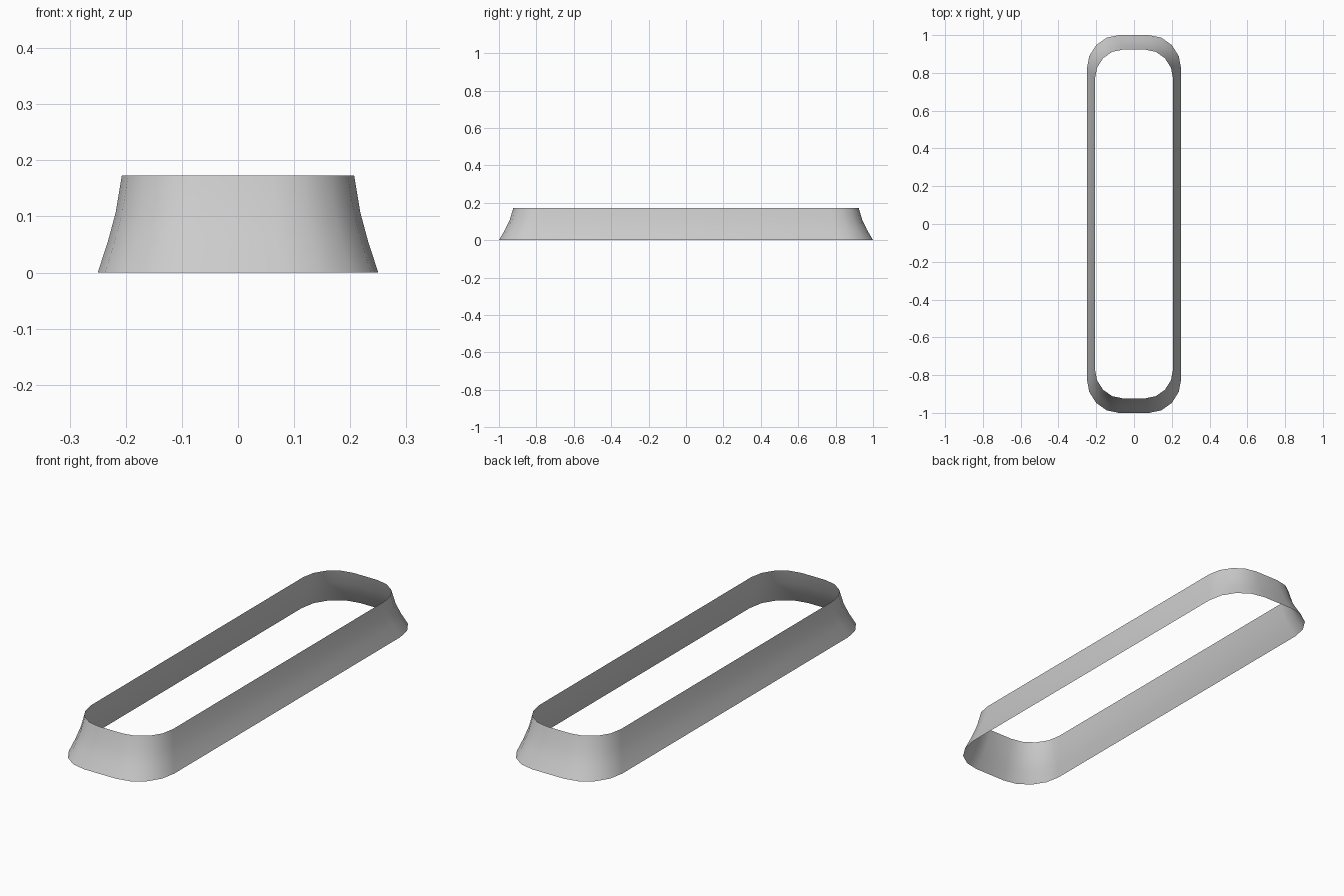
import bpy, bmesh
from math import sin, cos, pi

if "Cube" in bpy.data.objects:
    bpy.data.objects.remove(bpy.data.objects["Cube"])

SEG = 4  # segments per rounded corner

# Flared profile: height, half width, half length, corner radius x, corner radius y
RINGS = [
    (0.0, 0.25, 1.0, 0.17, 0.18),
    (0.055, 0.232, 0.968, 0.162, 0.17),
    (0.107, 0.218, 0.943, 0.153, 0.162),
    (0.173, 0.207, 0.923, 0.147, 0.155),
]


def rounded_ring(bm, z, hx, hy, rx, ry):
    """Loop of vertices around a rounded rectangle."""
    verts = []
    for q, (sx, sy) in enumerate([(1, 1), (-1, 1), (-1, -1), (1, -1)]):
        for i in range(SEG + 1):
            a = (q + i / SEG) * pi / 2
            verts.append(bm.verts.new((sx * (hx - rx) + rx * cos(a),
                                       sy * (hy - ry) + ry * sin(a), z)))
    return verts


# Open flared band, one surface thick
bm = bmesh.new()
loops = [rounded_ring(bm, *r) for r in RINGS]
for low, high in zip(loops, loops[1:]):
    n = len(low)
    for i in range(n):
        j = (i + 1) % n
        bm.faces.new((low[i], low[j], high[j], high[i]))
mesh = bpy.data.meshes.new("flared_skirt")
bm.to_mesh(mesh)
bm.free()
skirt = bpy.data.objects.new("flared_skirt", mesh)
bpy.context.collection.objects.link(skirt)

# Smooth shading
bpy.context.view_layer.objects.active = skirt
skirt.select_set(True)
bpy.ops.object.shade_smooth_by_angle(angle=pi / 5)
